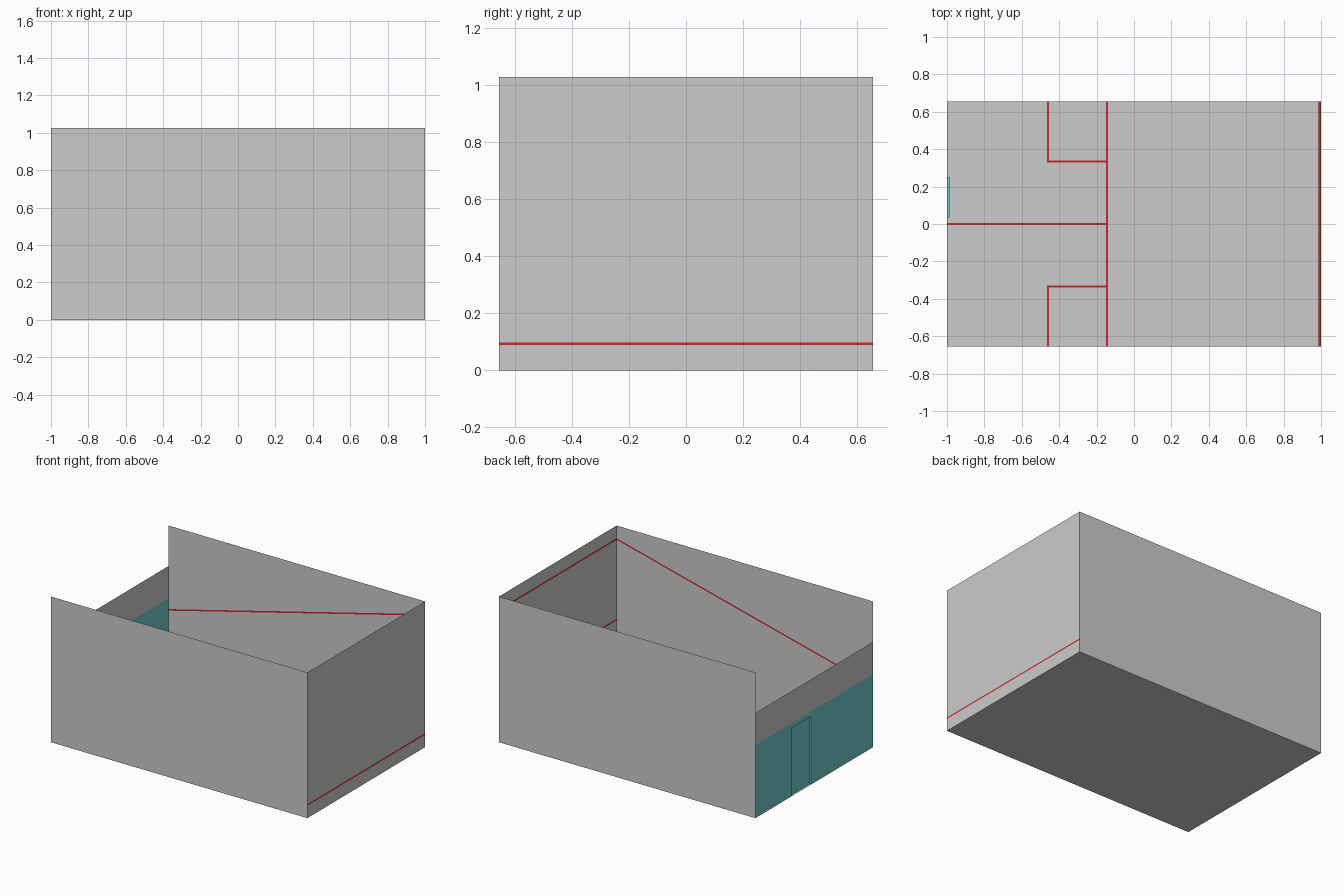
import bpy, bmesh
from mathutils import Vector

if "Cube" in bpy.data.objects:
    bpy.data.objects.remove(bpy.data.objects["Cube"])

L, W, H = 1.0, 0.655, 1.027      # half length, half width, wall height
BACK_H, GLASS_H = 0.742, 0.515   # back wall and glass heights
TIN_LO, TIN_HI = 0.088, 0.098    # tin strip
T = 0.011                        # painted line width
E = 0.002                        # paint offset from the surface


def material(name, rgb):
    m = bpy.data.materials.new(name)
    m.diffuse_color = (*rgb, 1)
    m.use_nodes = True
    m.node_tree.nodes["Principled BSDF"].inputs["Base Color"].default_value = m.diffuse_color
    return m


grey = material("wall grey", (0.604, 0.604, 0.604))
red = material("line red", (0.60, 0.021, 0.021))
teal = material("glass teal", (0.165, 0.60, 0.60))


def make(name, quads, mat):
    """Object from a list of four-cornered panels."""
    bm = bmesh.new()
    for q in quads:
        bm.faces.new([bm.verts.new(Vector(p)) for p in q])
    bmesh.ops.remove_doubles(bm, verts=bm.verts, dist=1e-5)
    me = bpy.data.meshes.new(name)
    bm.to_mesh(me)
    bm.free()
    me.materials.append(mat)
    ob = bpy.data.objects.new(name, me)
    bpy.context.collection.objects.link(ob)
    return ob


def xpanel(x, y0, y1, z0, z1):
    return [(x, y0, z0), (x, y1, z0), (x, y1, z1), (x, y0, z1)]


def ypanel(y, x0, x1, z0, z1):
    return [(x0, y, z0), (x1, y, z0), (x1, y, z1), (x0, y, z1)]


def zpanel(z, x0, x1, y0, y1):
    return [(x0, y0, z), (x1, y0, z), (x1, y1, z), (x0, y1, z)]


# Floor and sheet walls
make("floor", [zpanel(0, -L, L, -W, W)], grey)
for side, s in (("left", 1), ("right", -1)):
    make(side + "_side_wall", [ypanel(s * W, -L, L, 0, H)[::-s]], grey)
    # Sloping out line on the side wall
    y = s * (W - E)
    make(side + "_out_line", [[(-L, y, 0.428), (L, y, 0.928),
                               (L, y, 0.928 + T), (-L, y, 0.428 + T)]], red)
make("main_wall", [xpanel(L, -W, W, 0, TIN_LO), xpanel(L, -W, W, TIN_HI, H)], grey)
make("back_wall_band", [xpanel(-L, -W, W, GLASS_H, BACK_H)[::-1]], grey)

# Tin strip running through the main wall
x = L - 0.014
make("tin_strip", [xpanel(L, -W, W, TIN_LO, TIN_HI), xpanel(x, -W, W, TIN_LO, TIN_HI)[::-1],
                   zpanel(TIN_HI, x, L, -W, W), zpanel(TIN_LO, x, L, -W, W)[::-1]], red)

# Service and out lines on the main wall
for name, z in (("service_line", 0.36), ("main_out_line", 0.928)):
    make(name, [xpanel(L - E, -W, W, z, z + T)[::-1]], red)

# Glass back wall with a recessed door
d0, d1, dh, dx = 0.035, 0.25, 0.48, -L + 0.014
make("back_glass", [q[::-1] for q in (xpanel(-L, -W, d0, 0, GLASS_H),
                                      xpanel(-L, d1, W, 0, GLASS_H),
                                      xpanel(-L, d0, d1, dh, GLASS_H))], teal)
make("glass_door", [xpanel(dx, d0, d1, 0, dh)[::-1], ypanel(d0, -L, dx, 0, dh),
                    ypanel(d1, -L, dx, 0, dh), zpanel(dh, -L, dx, d0, d1)], teal)

# Floor markings
h = T / 2
sx, bx, by = -0.145, -0.46, 0.335
make("short_line", [zpanel(E, sx - h, sx + h, -W, W)], red)
make("half_court_line", [zpanel(E, -L, sx - h, -h, h)], red)
for side, s in (("left", 1), ("right", -1)):
    ys = sorted((s * (by - h), s * (by + h)))
    yo = sorted((s * (by + h), s * W))
    make(side + "_service_box", [zpanel(E, bx - h, sx - h, *ys),
                                 zpanel(E, bx - h, bx + h, *yo)], red)
